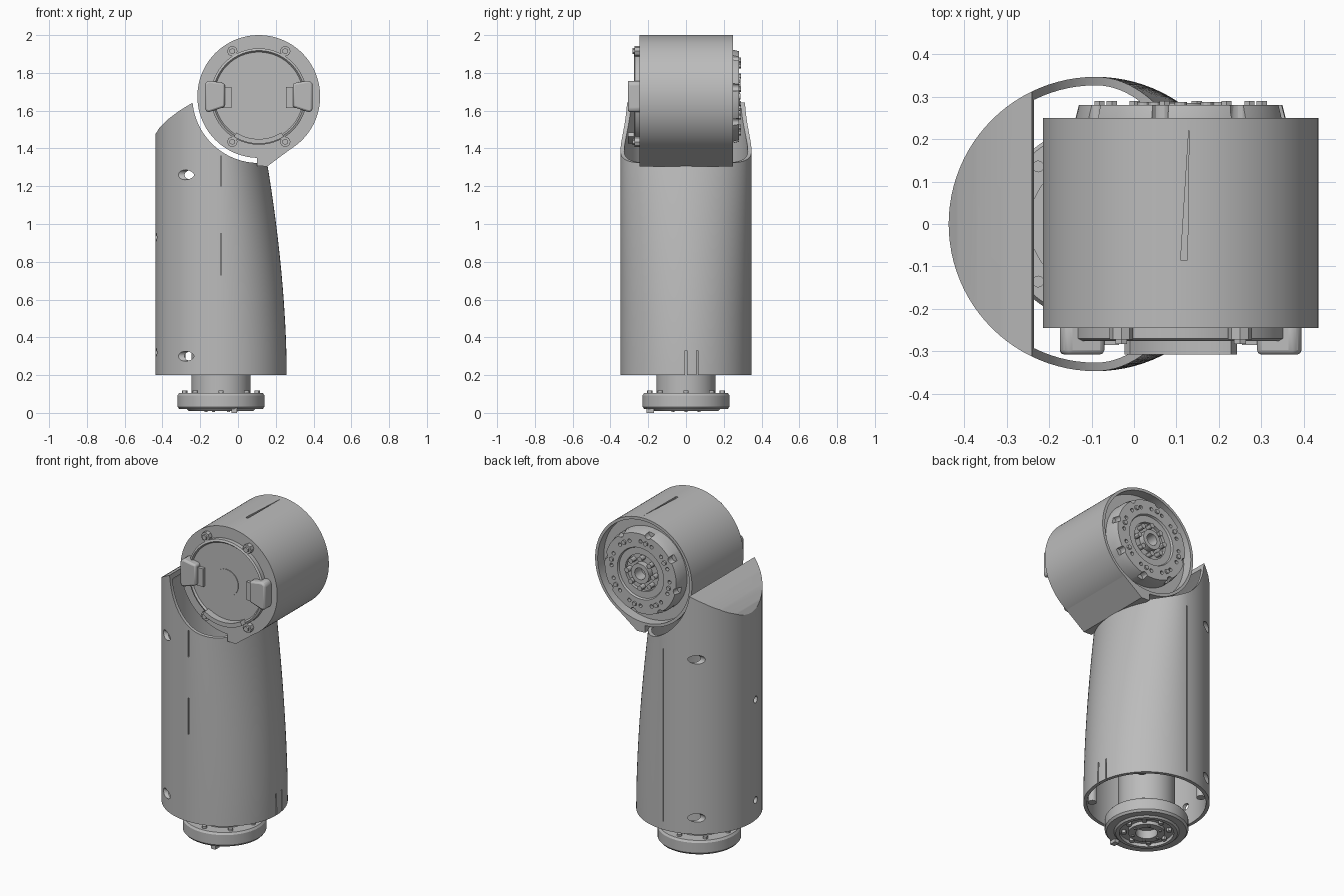
import bpy, bmesh
from math import sin, cos, pi, radians
from mathutils import Matrix, Vector

if "Cube" in bpy.data.objects:
    bpy.data.objects.remove(bpy.data.objects["Cube"], do_unlink=True)

grey = bpy.data.materials.new("plain grey")
grey.use_nodes = True
COLOUR = (0.5, 0.5, 0.5, 1)
grey.diffuse_color = COLOUR
grey.node_tree.nodes["Principled BSDF"].inputs["Base Color"].default_value = COLOUR

# Base axis is upright; the head frame is (x, z, -y) around the head centre
BASE = Matrix.Translation((-0.09, 0, 0))
HEAD = Matrix.Translation((0.11, 0, 1.675)) @ Matrix.Rotation(pi / 2, 4, 'X')
WORLD = Matrix.Identity(4)


def finish(name, bm, frame=WORLD):
    bmesh.ops.remove_doubles(bm, verts=bm.verts, dist=1e-5)
    bmesh.ops.recalc_face_normals(bm, faces=bm.faces)
    mesh = bpy.data.meshes.new(name)
    bm.transform(frame)
    bm.to_mesh(mesh)
    bm.free()
    mesh.materials.append(grey)
    obj = bpy.data.objects.new(name, mesh)
    bpy.context.collection.objects.link(obj)
    return obj


def lathe(name, profile, frame, n=96):
    """Revolve a closed (radius, height) profile around local z."""
    bm = bmesh.new()
    vs = [bm.verts.new((r, 0, h)) for r, h in profile]
    es = [bm.edges.new((a, b)) for a, b in zip(vs, vs[1:] + vs[:1])
          if a.co.x > 0 or b.co.x > 0]
    bmesh.ops.spin(bm, geom=vs + es, cent=(0, 0, 0), axis=(0, 0, 1),
                   angle=2 * pi, steps=n, use_merge=True)
    return finish(name, bm, frame)


def rod(name, r, h0, h1, frame, spots=((0, 0),), n=24):
    bm = bmesh.new()
    for x, y in spots:
        bmesh.ops.create_cone(bm, cap_ends=True, segments=n, radius1=r, radius2=r, depth=h1 - h0,
                              matrix=Matrix.Translation((x, y, (h0 + h1) / 2)))
    return finish(name, bm, frame)


def prism(name, outline, h0, h1, frame):
    """Extrude a flat outline along local z."""
    bm = bmesh.new()
    face = bm.faces.new([bm.verts.new((x, y, h0)) for x, y in outline])
    top = bmesh.ops.extrude_face_region(bm, geom=[face])["geom"]
    bmesh.ops.translate(bm, vec=(0, 0, h1 - h0),
                        verts=[v for v in top if isinstance(v, bmesh.types.BMVert)])
    return finish(name, bm, frame)


def rect(x0, x1, y0, y1):
    return [(x0, y0), (x1, y0), (x1, y1), (x0, y1)]


def circle_spots(r, count, start=0.0):
    return [(r * cos(start + 2 * pi * i / count), r * sin(start + 2 * pi * i / count))
            for i in range(count)]


def boolean(obj, cutter, op='DIFFERENCE'):
    mod = obj.modifiers.new("cut", 'BOOLEAN')
    mod.operation, mod.solver, mod.object = op, 'EXACT', cutter
    bpy.context.view_layer.objects.active = obj
    bpy.ops.object.modifier_apply(modifier=mod.name)
    bpy.data.objects.remove(cutter, do_unlink=True)


# --- Sleeve: tapered round tube with a sloping roof ---
ROOF = [(-0.46, 1.43), (-0.438, 1.475), (-0.415, 1.51), (-0.37, 1.555),
        (-0.31, 1.60), (-0.22, 1.655), (0.4, 1.70)]


def sleeve_solid(name, z0, inset):
    bm = bmesh.new()
    rings, n, levels = [], 96, 24
    for k in range(levels + 1):
        z = z0 + (1.75 - z0) * k / levels
        right = 0.348 - 0.1 * (max(z - 0.2, 0) / 1.1) ** 1.8 - inset
        r = 0.347 - inset
        rings.append([bm.verts.new((-0.09 + cos(a) * (right if cos(a) > 0 else r), r * sin(a), z))
                      for a in (2 * pi * i / n for i in range(n))])
    for lo, hi in zip(rings, rings[1:]):
        for i in range(n):
            j = (i + 1) % n
            bm.faces.new((lo[i], lo[j], hi[j], hi[i]))
    bm.faces.new(rings[0])
    bm.faces.new(rings[-1])
    solid = finish(name, bm)
    outline = [(x + inset, z - inset) for x, z in ROOF] + [(0.5, 0), (-0.5, 0)]
    roof = prism("roof_cutter", outline, -0.5, 0.5, Matrix.Rotation(pi / 2, 4, 'X'))
    boolean(solid, roof, 'INTERSECT')
    return solid


sleeve = sleeve_solid("sleeve", 0.2, 0)
boolean(sleeve, sleeve_solid("sleeve_core", 0.1, 0.02))
boolean(sleeve, rod("scoop_cutter", 0.352, -0.6, 0.6, HEAD, n=128))

# Screw pits at front and back, small holes on the right side
SIDEWAYS = Matrix.Rotation(pi / 2, 4, 'Y')  # local (x, y, z) -> world (z, y, -x)
pits = [(-z, s * 0.29) for z in (0.3, 1.26) for s in (-1, 1)]
boolean(sleeve, rod("pit_cutter", 0.026, -0.5, -0.22, SIDEWAYS, pits))
boolean(sleeve, rod("hole_cutter", 0.02, -0.5, -0.4, SIDEWAYS, [(-0.32, -0.05), (-0.93, -0.05)]))

# Narrow seam grooves front and back, slits at the lower left side
for z0, z1, side in ((1.2, 1.36, -1), (0.73, 0.95, -1), (0.25, 1.3, 1)):
    y0, y1 = sorted((side * 0.338, side * 0.36))
    boolean(sleeve, prism("seam_cutter", rect(-0.093, -0.087, y0, y1), z0, z1, WORLD))
for y in (0.0, 0.06):
    boolean(sleeve, prism("slit_cutter", rect(0.2, 0.3, y - 0.004, y + 0.004), 0.1, 0.33, WORLD))

# --- Base: neck and mounting flange ---
base = lathe("base_flange", [
    (0, 0.06), (0.06, 0.06), (0.06, 0.01), (0.1, 0.01), (0.1, 0.03), (0.15, 0.03), (0.15, 0.01),
    (0.17, 0.01), (0.18, 0.02), (0.22, 0.02), (0.23, 0.032), (0.23, 0.093), (0.222, 0.105),
    (0.157, 0.105), (0.157, 0.6), (0, 0.6)], BASE)
rod("base_bolts", 0.014, 0.012, 0.05, BASE, circle_spots(0.125, 8), 12)
rod("base_pins", 0.008, 0.004, 0.02, BASE, circle_spots(0.08, 6), 12)
rod("neck_screws", 0.014, 0.1, 0.118, BASE, circle_spots(0.192, 8), 12)
rod("sleeve_bosses", 0.025, 0.22, 0.5, BASE, circle_spots(0.3, 4, pi / 4), 12)
prism("base_tab", rect(-0.035, -0.005, -0.21, -0.17), 0, 0.04, WORLD)

# --- Head: drum with a recessed back and a lug below ---
drum = rod("head_drum", 0.325, -0.25, 0.245, HEAD, n=128)
boolean(drum, rod("recess_cutter", 0.308, -0.4, -0.19, HEAD, n=128))
wedge = [(0.0, 0.315), (0.02, 0.315), (0.006, 0.34), (0.0, 0.34)]
boolean(drum, prism("groove_cutter", [(0.0, -0.085), (0.016, -0.085), (0.02, 0.235)],
                    1.99, 2.1, Matrix.Translation((0.11, 0, 0))))
prism("head_lug", [(-0.01, -0.31), (-0.01, -0.368), (0.045, -0.37), (0.17, -0.277), (0.1, -0.3)],
      -0.25, 0.245, HEAD)

# Front cap with thin rim, centre disc, side pads and screws
lathe("front_cap", [(0, 0.22), (0.255, 0.22), (0.255, 0.27), (0.243, 0.276), (0.235, 0.266),
                    (0.08, 0.266), (0.08, 0.27), (0, 0.27)], HEAD)
for s in (-1, 1):
    block = [(s * x, y) for x, y in ((0.18, -0.055), (0.27, -0.085), (0.285, -0.07), (0.285, 0.07),
                                     (0.265, 0.085), (0.18, 0.07))]
    pad = prism("side_pad", block, 0.22, 0.308, HEAD)
    bev = pad.modifiers.new("soft", 'BEVEL')
    bev.width, bev.segments = 0.012, 2
    prism("pad_latch", rect(*sorted((s * 0.145, s * 0.2)), -0.06, 0.05), 0.25, 0.285, HEAD)
# Raised lower lip of the cap
arc = [radians(238 + 64 * i / 16) for i in range(17)]
prism("lower_lip", [(0.25 * cos(a), 0.25 * sin(a)) for a in arc] +
      [(0.225 * cos(a), 0.225 * sin(a)) for a in reversed(arc)], 0.24, 0.308, HEAD)
corners = [(sx * 0.14, sz * 0.24) for sx in (-1, 1) for sz in (-1, 1)]
rod("cap_screws", 0.028, 0.22, 0.272, HEAD, corners, 8)
rod("cap_screw_heads", 0.016, 0.27, 0.283, HEAD, corners, 6)

# Back output plate with bolt circles and hollow hub
plate = lathe("back_plate", [
    (0, -0.15), (0.25, -0.15), (0.25, -0.24), (0.24, -0.28), (0.155, -0.28), (0.15, -0.268),
    (0.11, -0.268), (0.11, -0.25), (0.06, -0.25), (0.06, -0.285), (0.035, -0.285),
    (0.035, -0.22), (0, -0.22)], HEAD)
boolean(plate, rod("notch_cutter", 0.02, -0.35, -0.24, HEAD, circle_spots(0.245, 8, 0.2), 12))
boolean(plate, rod("bolt_hole_cutter", 0.011, -0.35, -0.25, HEAD, circle_spots(0.195, 16), 12))
rod("hub_studs", 0.015, -0.288, -0.2, HEAD, circle_spots(0.088, 8), 12)
rod("plate_bolts", 0.014, -0.29, -0.26, HEAD, circle_spots(0.195, 8, pi / 16), 6)

# Smooth round surfaces, keep edges crisp
bpy.ops.object.select_all(action='DESELECT')
for obj in bpy.context.collection.objects:
    if obj.type == 'MESH':
        obj.select_set(True)
        bpy.context.view_layer.objects.active = obj
bpy.ops.object.shade_smooth_by_angle(angle=radians(30))
